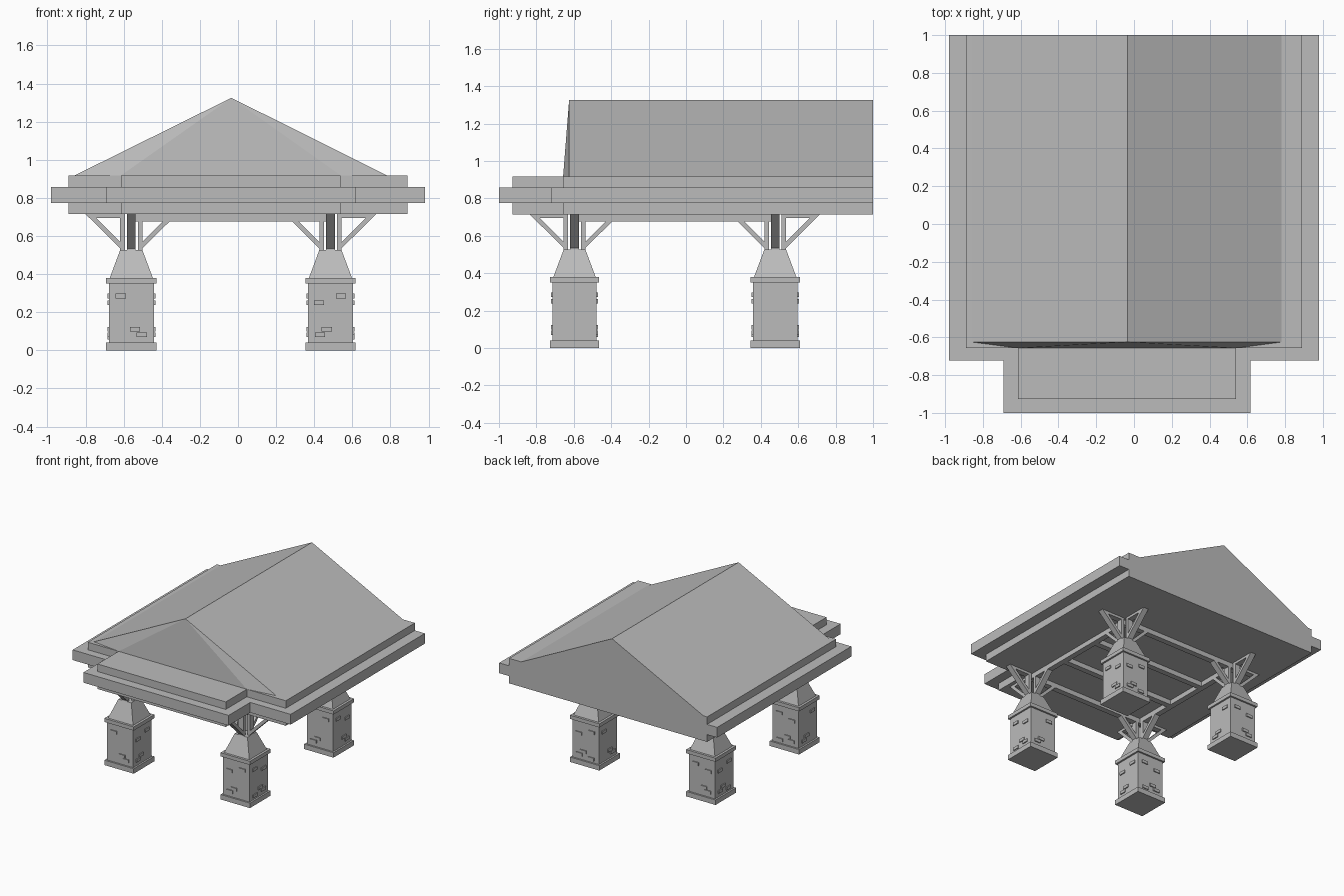
import bpy
import bmesh
import math
from mathutils import Matrix, Vector

cube = bpy.data.objects.get("Cube")
if cube:
    bpy.data.objects.remove(cube, do_unlink=True)

grey = bpy.data.materials.new("stone grey")
grey.use_nodes = True
GREY = (0.5, 0.5, 0.5, 1)
grey.diffuse_color = GREY
grey.node_tree.nodes["Principled BSDF"].inputs["Base Color"].default_value = GREY


def finish(name, bm):
    bmesh.ops.recalc_face_normals(bm, faces=bm.faces)
    mesh = bpy.data.meshes.new(name)
    bm.to_mesh(mesh)
    bm.free()
    mesh.materials.append(grey)
    obj = bpy.data.objects.new(name, mesh)
    bpy.context.collection.objects.link(obj)
    return obj


def add_prism(bm, outline, push):
    """Close an outline and extrude it along a vector."""
    face = bm.faces.new([bm.verts.new(p) for p in outline])
    ext = bmesh.ops.extrude_face_region(bm, geom=[face])
    verts = [g for g in ext["geom"] if isinstance(g, bmesh.types.BMVert)]
    bmesh.ops.translate(bm, verts=verts, vec=push)


def add_box(bm, lo, hi, matrix=Matrix()):
    lo, hi = Vector(lo), Vector(hi)
    box = matrix @ Matrix.Translation((lo + hi) / 2) @ Matrix.Diagonal((*(hi - lo), 1))
    bmesh.ops.create_cube(bm, size=1, matrix=box)


def add_frustum(bm, half_low, half_high, z0, z1):
    made = bmesh.ops.create_cone(
        bm, cap_ends=True, segments=4, radius1=half_low * math.sqrt(2),
        radius2=half_high * math.sqrt(2), depth=z1 - z0)
    place = Matrix.Translation((0, 0, (z0 + z1) / 2)) @ Matrix.Rotation(math.pi / 4, 4, "Z")
    bmesh.ops.transform(bm, matrix=place, verts=made["verts"])


# Stepped eaves: T-shaped slabs, flush at the back
def eave_slab(name, side, front, porch_l, porch_r, porch_y, z0, z1):
    bm = bmesh.new()
    outline = [(-side, 1), (-side, front), (porch_l, front), (porch_l, porch_y),
               (porch_r, porch_y), (porch_r, front), (side, front), (side, 1)]
    add_prism(bm, [(x, y, z0) for x, y in outline], (0, 0, z1 - z0))
    return finish(name, bm)


narrow = (0.89, -0.657, -0.614, 0.539, -0.927)
wide = (0.98, -0.723, -0.69, 0.616, -1.0)
eave_slab("ceiling_slab", *narrow, 0.715, 0.774)
eave_slab("eave_slab", *wide, 0.774, 0.857)
eave_slab("upper_slab", *narrow, 0.857, 0.918)

# Gable roof, with the front gable bulging slightly at its foot
bm = bmesh.new()
add_prism(bm, [(-0.857, 1, 0.918), (-0.035, 1, 1.325), (0.782, 1, 0.918)], (0, -1.625, 0))
finish("gable_roof", bm)
bm = bmesh.new()
foot = [(-0.857, -0.625), (-0.614, -0.657), (0.539, -0.657), (0.782, -0.625)]
base = [bm.verts.new((x, y, 0.918)) for x, y in foot]
peak = bm.verts.new((-0.035, -0.625, 1.325))
for a, b in zip(base, base[1:]):
    bm.faces.new((a, b, peak))
finish("front_gable", bm)

COLUMN_X = (-0.56, 0.485)
COLUMN_Y = (-0.596, 0.477)
BODY = 0.118
BRICKS = [(-0.055, 0.285), (0.02, 0.11), (0.055, 0.082), (0.06, 0.25), (-0.05, 0.07)]


def build_column(name, x, y, flip):
    bm = bmesh.new()
    add_frustum(bm, 0.132, 0.132, 0, 0.04)
    add_frustum(bm, BODY, BODY, 0.04, 0.35)
    add_frustum(bm, 0.132, 0.132, 0.35, 0.38)
    add_frustum(bm, 0.113, 0.058, 0.38, 0.527)
    finish(name + "_pier", bm).location = (x, y, 0)

    # Raised bricks and triangular brackets on each of the four sides
    bricks, brackets = bmesh.new(), bmesh.new()
    for side in range(4):
        turn = Matrix.Rotation(side * math.pi / 2, 4, "Z")
        sign = -1 if (side + flip) % 2 else 1
        for u, z in BRICKS[:3 + (side + flip) % 3]:
            u *= sign
            add_box(bricks, (u - 0.027, -BODY - 0.008, z - 0.012),
                    (u + 0.027, -BODY + 0.005, z + 0.012), turn)
        w = 0.023
        add_box(brackets, (0.034, -w, 0.52), (0.058, w, 0.715), turn)
        add_box(brackets, (0.034, -w, 0.695), (0.21, w, 0.715), turn)
        strut = [(0.05, 0.527), (0.24, 0.715), (0.205, 0.715), (0.05, 0.56)]
        add_prism(brackets, [turn @ Vector((r, -w, z)) for r, z in strut],
                  turn @ Vector((0, 2 * w, 0)))
    finish(name + "_bricks", bricks).location = (x, y, 0)
    finish(name + "_brackets", brackets).location = (x, y, 0)


for i, x in enumerate(COLUMN_X):
    for j, y in enumerate(COLUMN_Y):
        label = ("front", "back")[j] + "_" + ("right", "left")[i]
        build_column(label, x, y, i + 2 * j)

# Ceiling beams: a frame over the columns and two cross beams
bm = bmesh.new()
(x0, x1), (y0, y1) = COLUMN_X, COLUMN_Y
for x in COLUMN_X:
    add_box(bm, (x - 0.023, y0, 0.676), (x + 0.023, y1, 0.716))
for k in range(4):
    y = y0 + (y1 - y0) * k / 3
    add_box(bm, (x0, y - 0.023, 0.676), (x1, y + 0.023, 0.716))
finish("ceiling_beams", bm)
